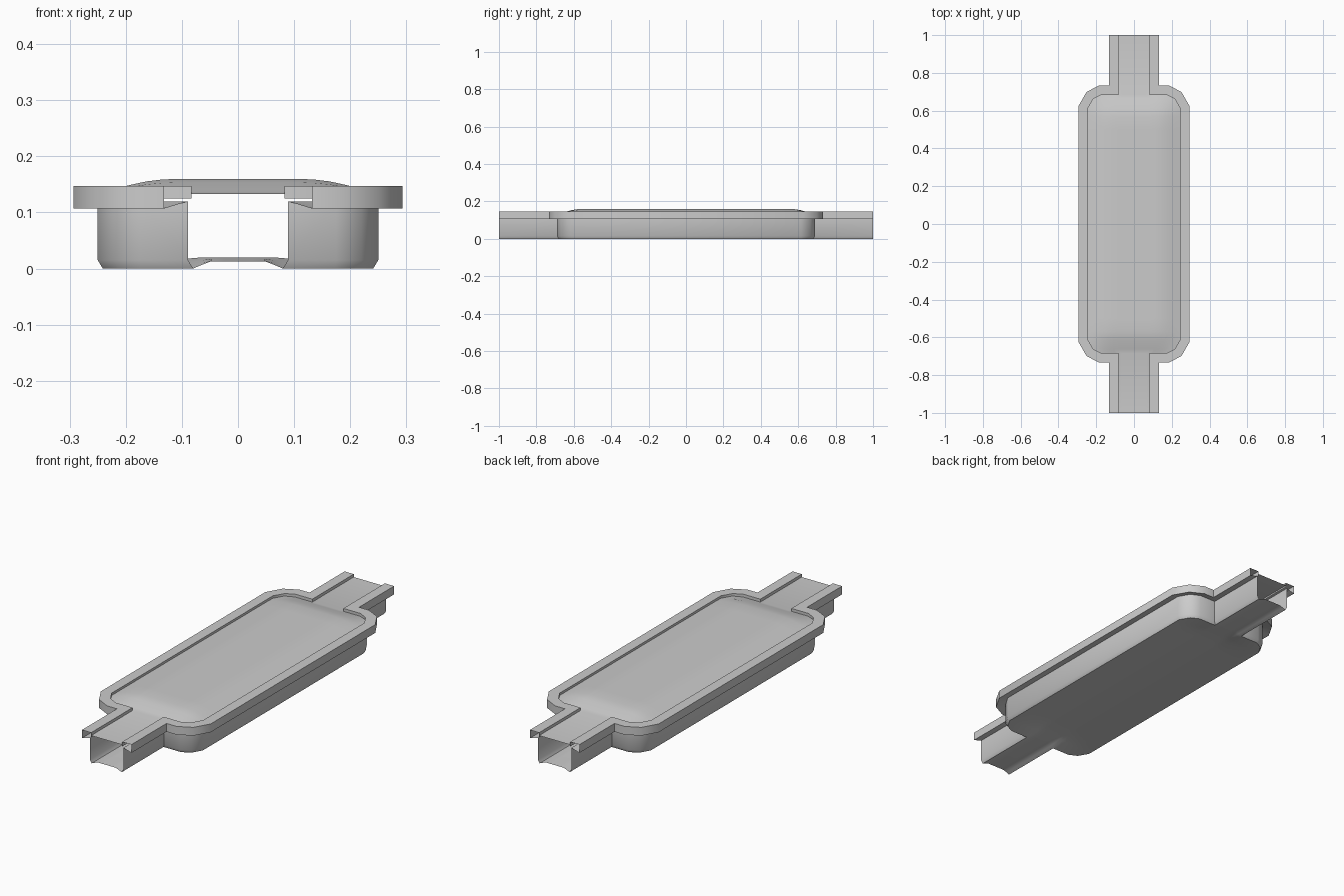
import bpy, bmesh, math
from mathutils import Vector

if "Cube" in bpy.data.objects:
    bpy.data.objects.remove(bpy.data.objects["Cube"])

grey = bpy.data.materials.new("plain grey")
grey.use_nodes = True
colour = (0.6, 0.6, 0.6, 1)
grey.diffuse_color = colour
grey.node_tree.nodes["Principled BSDF"].inputs["Base Color"].default_value = colour

# Plan of the side wall: straight neck, shoulder, rounded corner
QUARTER = [(0.089, -1), (0.089, -0.69), (0.175, -0.69), (0.22, -0.667), (0.25, -0.615)]
PATH = [Vector(p) for p in QUARTER] + [Vector((x, -y)) for x, y in reversed(QUARTER)]


def offset(d):
    """Wall plan moved outwards by d, with mitred corners and flat ends."""
    out = []
    for i, p in enumerate(PATH):
        edges = []
        if i > 0:
            edges.append((p - PATH[i - 1]).normalized())
        if i < len(PATH) - 1:
            edges.append((PATH[i + 1] - p).normalized())
        normals = [Vector((e.y, -e.x)) for e in edges]
        n = sum(normals, Vector((0, 0))).normalized()
        out.append(p + n * d / n.dot(normals[0]))
    return out


def finish(name, bm):
    bmesh.ops.remove_doubles(bm, verts=bm.verts, dist=0.0001)
    mesh = bpy.data.meshes.new(name)
    bm.to_mesh(mesh)
    bm.free()
    mesh.materials.append(grey)
    ob = bpy.data.objects.new(name, mesh)
    bpy.context.collection.objects.link(ob)
    mirror = ob.modifiers.new("both sides", "MIRROR")
    mirror.use_clip = True
    bpy.ops.object.select_all(action="DESELECT")
    ob.select_set(True)
    bpy.context.view_layer.objects.active = ob
    bpy.ops.object.shade_smooth_by_angle(angle=math.radians(38))


def loft(name, section):
    """Sweep a section of (offset, height) pairs along the wall plan."""
    bm = bmesh.new()
    rows = [[bm.verts.new((p.x, p.y, z)) for p in offset(d)] for d, z in section]
    for a, b in zip(rows, rows[1:]):
        for i in range(len(a) - 1):
            bm.faces.new((a[i], a[i + 1], b[i + 1], b[i]))
    finish(name, bm)


def blend(value, points):
    """Piecewise linear curve through the given points."""
    for (a, u), (b, v) in zip(points, points[1:]):
        if value <= b:
            return u + (v - u) * max(0, value - a) / (b - a)
    return points[-1][1]


def sheet(name, d, height, upward):
    """Surface filling the plan, with its height given by a rule."""
    plan = offset(d)[:len(QUARTER)]
    neck, start = plan[1]
    inner = [neck * t for t in (0, 0.3, 0.6, 0.8, 1)]
    half = [(neck, -1), (neck, start)] + [tuple(p) for p in plan[2:]]
    half += [(plan[-1].x, y) for y in (-0.57, -0.5, -0.4)]
    rows = half + [(w, -y) for w, y in reversed(half)]
    bm = bmesh.new()
    for (wa, ya), (wb, yb) in zip(rows, rows[1:]):
        if abs(ya - yb) < 0.001:
            continue
        lines = []
        for w, y in ((wa, ya), (wb, yb)):
            if abs(ya + yb) / 2 > -start:      # neck
                xs = inner
            else:                              # body, from shoulder to shoulder
                w = plan[2].x if w == neck else w
                xs = inner + [neck + (w - neck) * k / 6 for k in range(1, 7)]
            lines.append([bm.verts.new((x, y, height(x, abs(y)))) for x in xs])
        a, b = lines
        for i in range(len(a) - 1):
            quad = (a[i], a[i + 1], b[i + 1], b[i])
            bm.faces.new(quad if upward else quad[::-1])
    finish(name, bm)


def lid_height(x, y):
    across = blend(x, [(0, 1), (0.125, 1), (0.17, 0.8), (0.2, 0.52), (0.25, 0.05)])
    along = blend(-y, [(-0.68, 0), (-0.615, 0.75), (-0.57, 1)])
    return 0.133 + 0.027 * across * along


def floor_height(x, y):
    neck = blend(x, [(0, 0.013), (0.05, 0.013), (0.08, 0)])
    body = blend(x, [(0, 0.02), (0.07, 0.02), (0.235, 0)])
    t = blend(-y, [(-0.68, 0), (-0.57, 1)])
    return neck + (body - neck) * t


# Side walls with a softened bottom edge
loft("side_walls", [(-0.009, 0), (0, 0.015), (0, 0.12)])
# Overhanging rim with an inner lip
loft("rim", [(0, 0.12), (0.043, 0.107), (0.043, 0.147), (-0.006, 0.147), (-0.006, 0.125)])
# Domed lid and raised floor
sheet("lid", -0.006, lid_height, True)
sheet("floor", -0.009, floor_height, False)
